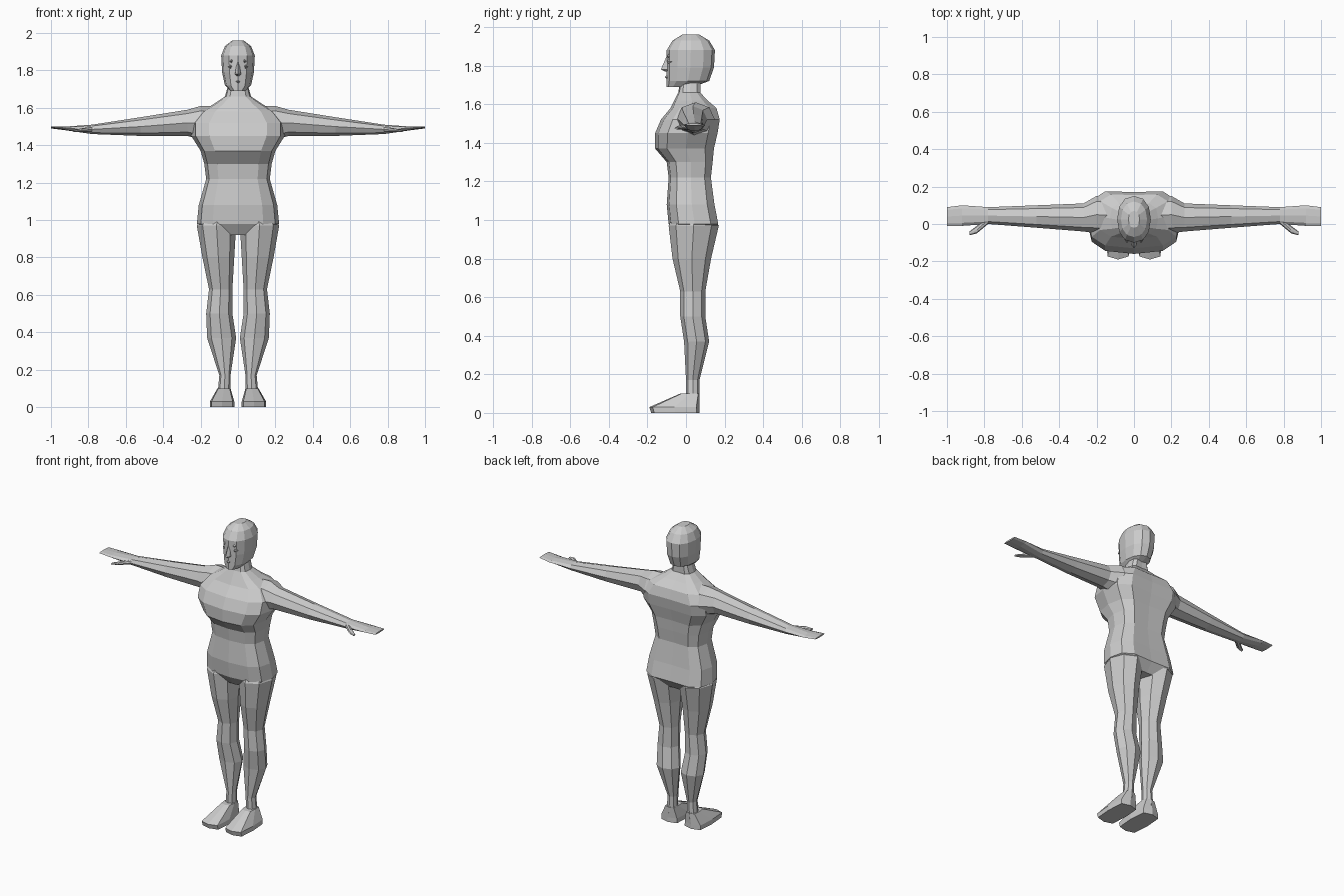
import bpy, bmesh, math
from mathutils import Vector

default_cube = bpy.data.objects.get("Cube")
if default_cube:
    bpy.data.objects.remove(default_cube)

grey = bpy.data.materials.new("plain grey")
grey.use_nodes = True
grey.diffuse_color = (0.6, 0.6, 0.6, 1)
grey.node_tree.nodes["Principled BSDF"].inputs["Base Color"].default_value = grey.diffuse_color


def outline(sides, boxiness=1, groove=0):
    """Unit cross-section starting at the front; a groove dents the middle of the back."""
    points = []
    for i in range(sides):
        angle = math.tau * i / sides
        across, depth = math.sin(angle), -math.cos(angle)
        across = math.copysign(abs(across) ** boxiness, across)
        depth = math.copysign(abs(depth) ** boxiness, depth)
        if i * 2 == sides:
            depth -= groove
        points.append((across, depth))
    return points


TRUNK = outline(12, boxiness=0.7, groove=0.12)
SKULL = outline(12, boxiness=0.9)
LIMB = outline(8)
SOLE = outline(8, boxiness=0.4)


def middle_and_half(start, end):
    return (start + end) / 2, (end - start) / 2


def level_ring(section, height, inner, outer, front, back):
    """Ring lying flat across the body."""
    centre_x, half_x = middle_and_half(inner, outer)
    centre_y, half_y = middle_and_half(front, back)
    return [Vector((centre_x + u * half_x, centre_y + v * half_y, height))
            for u, v in section]


def upright_ring(section, distance, front, back, low, high):
    """Ring standing across an outstretched arm."""
    centre_y, half_y = middle_and_half(front, back)
    centre_z, half_z = middle_and_half(low, high)
    return [Vector((distance, centre_y + v * half_y, centre_z + u * half_z))
            for u, v in section]


def loft(name, rings, mirrored=False):
    """Skin a list of rings, cap both ends and optionally mirror left to right."""
    bm = bmesh.new()
    loops = [[bm.verts.new(point) for point in ring] for ring in rings]
    for lower, upper in zip(loops, loops[1:]):
        for i in range(len(lower)):
            bm.faces.new((lower[i - 1], lower[i], upper[i], upper[i - 1]))
    bm.faces.new(loops[0])
    bm.faces.new(loops[-1])
    bmesh.ops.recalc_face_normals(bm, faces=bm.faces)
    mesh = bpy.data.meshes.new(name)
    bm.to_mesh(mesh)
    bm.free()
    mesh.materials.append(grey)
    part = bpy.data.objects.new(name, mesh)
    bpy.context.collection.objects.link(part)
    if mirrored:
        mirror = part.modifiers.new("mirror", "MIRROR")
        mirror.use_mirror_merge = False


def central(name, section, rows):
    """Part on the centre line, from rows of height, half width, front and back."""
    loft(name, [level_ring(section, height, -half, half, front, back)
                for height, half, front, back in rows])


def face_ridge(name, inner, outer, height, front, mirrored=False):
    """Shallow ridge on the face, sharp along its middle."""
    thickness = 0.01
    rings = []
    for step in (-1, 0, 1):
        inset = thickness * abs(step)
        rings.append(level_ring(LIMB, height + step * thickness,
                                inner + inset, outer - inset, front + inset, -front / 2))
    loft(name, rings, mirrored)


# Torso and neck, from hips upward
central("torso", TRUNK, [
    (.92, .12, -.05, .13), (.98, .22, -.09, .18), (1.08, .21, -.1, .16),
    (1.22, .17, -.09, .14), (1.3, .18, -.1, .15), (1.37, .2, -.16, .16),
    (1.45, .25, -.16, .18), (1.52, .25, -.13, .19), (1.58, .2, -.08, .17),
    (1.62, .13, -.06, .12), (1.66, .07, -.04, .08), (1.73, .05, -.03, .08)])

# Head, from jaw to crown
central("head", SKULL, [
    (1.69, .04, -.1, .04), (1.72, .07, -.1, .12), (1.79, .085, -.1, .145),
    (1.88, .09, -.1, .15), (1.93, .07, -.07, .12), (1.96, .03, -.02, .07)])

# Face
central("nose", LIMB, [(1.77, .01, -.11, 0), (1.78, .02, -.13, 0), (1.85, .01, -.1, 0)])
face_ridge("lips", -.03, .03, 1.74, -.11)
face_ridge("brow", .01, .06, 1.85, -.1, mirrored=True)
face_ridge("eyelid", .02, .06, 1.82, -.1, mirrored=True)

# Arms: distance out, front, back, underside, top
loft("arm", [upright_ring(LIMB, *row) for row in (
    (.1, -.05, .14, 1.43, 1.61), (.2, -.05, .15, 1.43, 1.61), (.27, -.04, .11, 1.45, 1.59),
    (.52, -.02, .1, 1.45, 1.55), (.78, 0, .09, 1.46, 1.51),
    (.92, -.01, .1, 1.48, 1.5), (1, -.01, .09, 1.49, 1.5))], mirrored=True)
loft("thumb", [upright_ring(LIMB, *row) for row in (
    (.78, 0, .04, 1.47, 1.5), (.84, -.05, -.01, 1.47, 1.49),
    (.88, -.06, -.04, 1.47, 1.48))], mirrored=True)

# Legs: height, inner side, outer side, front, back
loft("leg", [level_ring(LIMB, *row) for row in (
    (1.04, .02, .19, -.06, .13), (.97, .01, .22, -.09, .17), (.8, .02, .19, -.07, .13),
    (.63, .03, .155, -.03, .1), (.5, .03, .17, -.03, .1), (.37, .01, .165, -.01, .12),
    (.17, .04, .1, 0, .07), (.06, .04, .11, 0, .07))], mirrored=True)

# Feet: flat sole rising in a wedge to the ankle
loft("foot", [level_ring(SOLE, *row) for row in (
    (0, .02, .15, -.18, .07), (.03, .02, .15, -.19, .07),
    (.1, .04, .11, -.03, .07))], mirrored=True)
